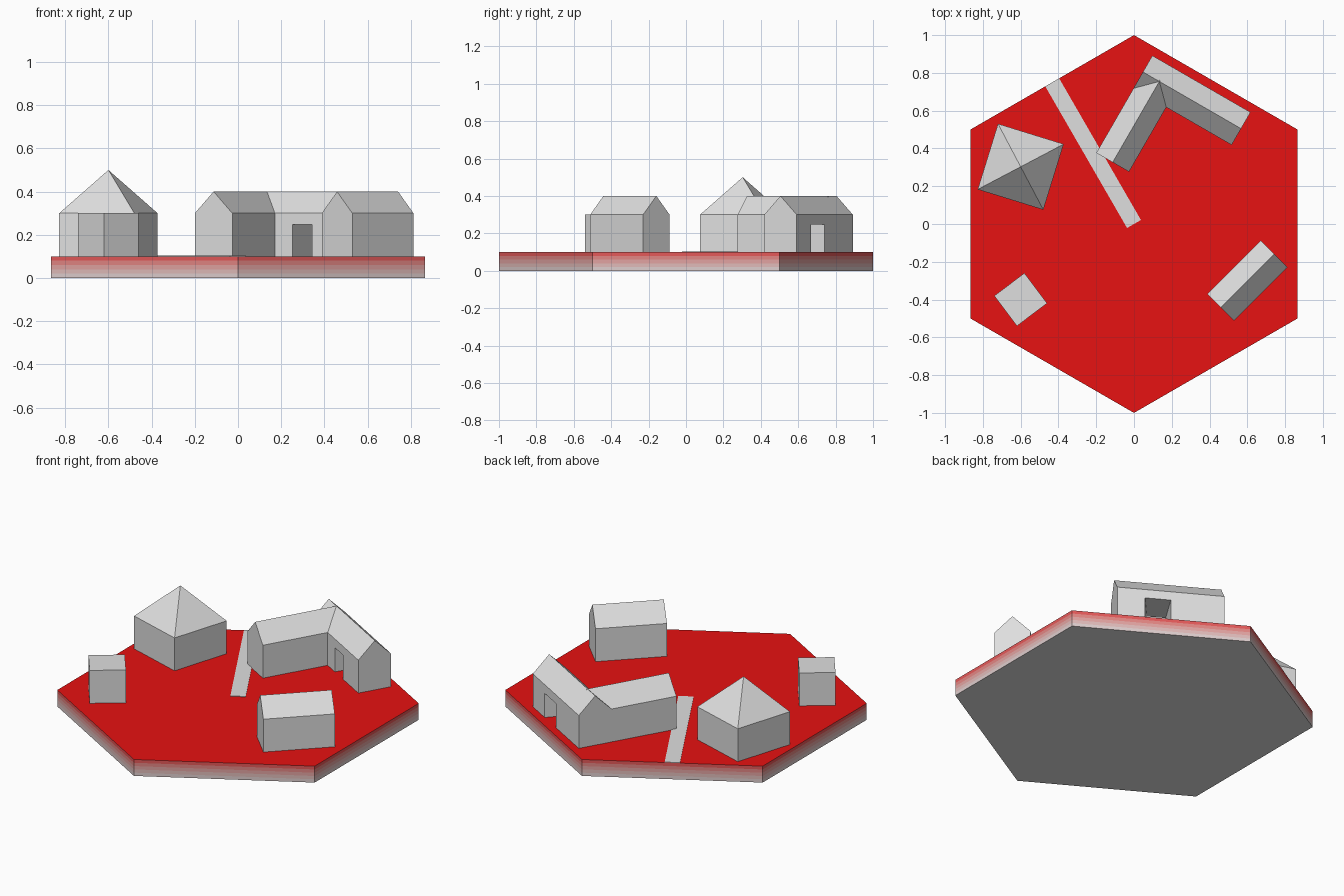
import bpy, bmesh, math
from mathutils import Matrix, Vector

if "Cube" in bpy.data.objects:
    bpy.data.objects.remove(bpy.data.objects["Cube"])


def material(name, rgb):
    m = bpy.data.materials.new(name)
    m.diffuse_color = (*rgb, 1)
    m.use_nodes = True
    m.node_tree.nodes["Principled BSDF"].inputs["Base Color"].default_value = m.diffuse_color
    return m


GREY = material("grey", (0.74, 0.74, 0.74))
RED = material("red", (0.8, 0.006, 0.006))
# side bands fade from grey at the bottom to red at the top
BANDS = [material(f"band_{i}", c) for i, c in enumerate([
    (0.74, 0.62, 0.62), (0.75, 0.50, 0.49), (0.76, 0.37, 0.36),
    (0.77, 0.24, 0.23), (0.78, 0.10, 0.10)])]
GROUND = 0.1


def make_object(name, bm, mats):
    bmesh.ops.recalc_face_normals(bm, faces=bm.faces)
    me = bpy.data.meshes.new(name)
    bm.to_mesh(me)
    bm.free()
    for m in mats:
        me.materials.append(m)
    ob = bpy.data.objects.new(name, me)
    bpy.context.collection.objects.link(ob)
    return ob


def place(bm, x, y, angle):
    bm.transform(Matrix.Translation((x, y, 0)) @ Matrix.Rotation(math.radians(angle), 4, 'Z'))


def extrude_profile(bm, pts, vec):
    face = bm.faces.new([bm.verts.new(p) for p in pts])
    res = bmesh.ops.extrude_face_region(bm, geom=[face], use_keep_orig=True)
    new = [g for g in res["geom"] if isinstance(g, bmesh.types.BMVert)]
    bmesh.ops.translate(bm, verts=new, vec=vec)


def box(name, x, y, length, width, z0, z1, angle):
    bm = bmesh.new()
    l, w = length / 2, width / 2
    extrude_profile(bm, [(-l, -w, z0), (l, -w, z0), (l, w, z0), (-l, w, z0)], (0, 0, z1 - z0))
    place(bm, x, y, angle)
    return make_object(name, bm, [GREY])


def gable_house(name, x, y, length, angle, width=0.2):
    l, w = length / 2, width / 2
    bm = bmesh.new()
    extrude_profile(bm, [(-l, -w, GROUND), (-l, w, GROUND), (-l, w, 0.3), (-l, 0, 0.4), (-l, -w, 0.3)],
                    (length, 0, 0))
    place(bm, x, y, angle)
    return make_object(name, bm, [GREY])


# hexagonal base, sides coloured by height
bm = bmesh.new()
rings = []
for i in range(len(BANDS) + 1):
    z = GROUND * i / len(BANDS)
    rings.append([bm.verts.new((math.cos(a), math.sin(a), z))
                  for a in (math.radians(90 + 60 * k) for k in range(6))])
bm.faces.new(rings[0]).material_index = 0
bm.faces.new(rings[-1]).material_index = 1
for i in range(len(BANDS)):
    for k in range(6):
        n = (k + 1) % 6
        f = bm.faces.new((rings[i][k], rings[i][n], rings[i + 1][n], rings[i + 1][k]))
        f.material_index = 2 + i
make_object("hexagon_base", bm, [GREY, RED] + BANDS)

# path from the middle to the centre of one edge
box("path", -0.2165, 0.375, 0.866, 0.085, GROUND, GROUND + 0.003, -60)

# flat-roofed hut and small gabled house
box("small_hut", -0.6, -0.4, 0.2, 0.2, GROUND, 0.3, 37)
gable_house("small_house", 0.6, -0.3, 0.4, 45)

# square house with pyramid roof
bm = bmesh.new()
h = 0.182
extrude_profile(bm, [(-h, -h, GROUND), (h, -h, GROUND), (h, h, GROUND), (-h, h, GROUND)], (0, 0, 0.2))
top = next(f for f in bm.faces if all(v.co.z > 0.29 for v in f.verts))
apex = bmesh.ops.poke(bm, faces=[top])["verts"][0]
apex.co.z = 0.5
place(bm, -0.6, 0.303, -17.2)
make_object("pyramid_roof_house", bm, [GREY])

# L-shaped house: the side wing ends under the ridge of the main wing
MX, MY = 0.307, 0.655
main = gable_house("main_wing", MX, MY, 0.6, -30)
gable_house("side_wing", 0.012, 0.543, 0.5, 60)

# passage through the main wing, wider at the back
bm = bmesh.new()


def wall_x(t, y):
    # front jambs at y = -0.1, back jambs at y = 0.1, continued a little beyond
    f, b = t
    return f + (b - f) * (y + 0.1) / 0.2


left, right = (-0.006, 0.0), (0.1, 0.144)
pts = [(wall_x(left, -0.12), -0.12, 0.05), (wall_x(right, -0.12), -0.12, 0.05),
       (wall_x(right, 0.12), 0.12, 0.05), (wall_x(left, 0.12), 0.12, 0.05)]
extrude_profile(bm, pts, (0, 0, 0.197))
place(bm, MX, MY, -30)
cutter = make_object("passage_cutter", bm, [GREY])
cutter.hide_render = True
mod = main.modifiers.new("passage", 'BOOLEAN')
mod.operation = 'DIFFERENCE'
mod.solver = 'EXACT'
mod.object = cutter
bpy.context.view_layer.objects.active = main
bpy.ops.object.modifier_apply(modifier="passage")
bpy.data.objects.remove(cutter)
